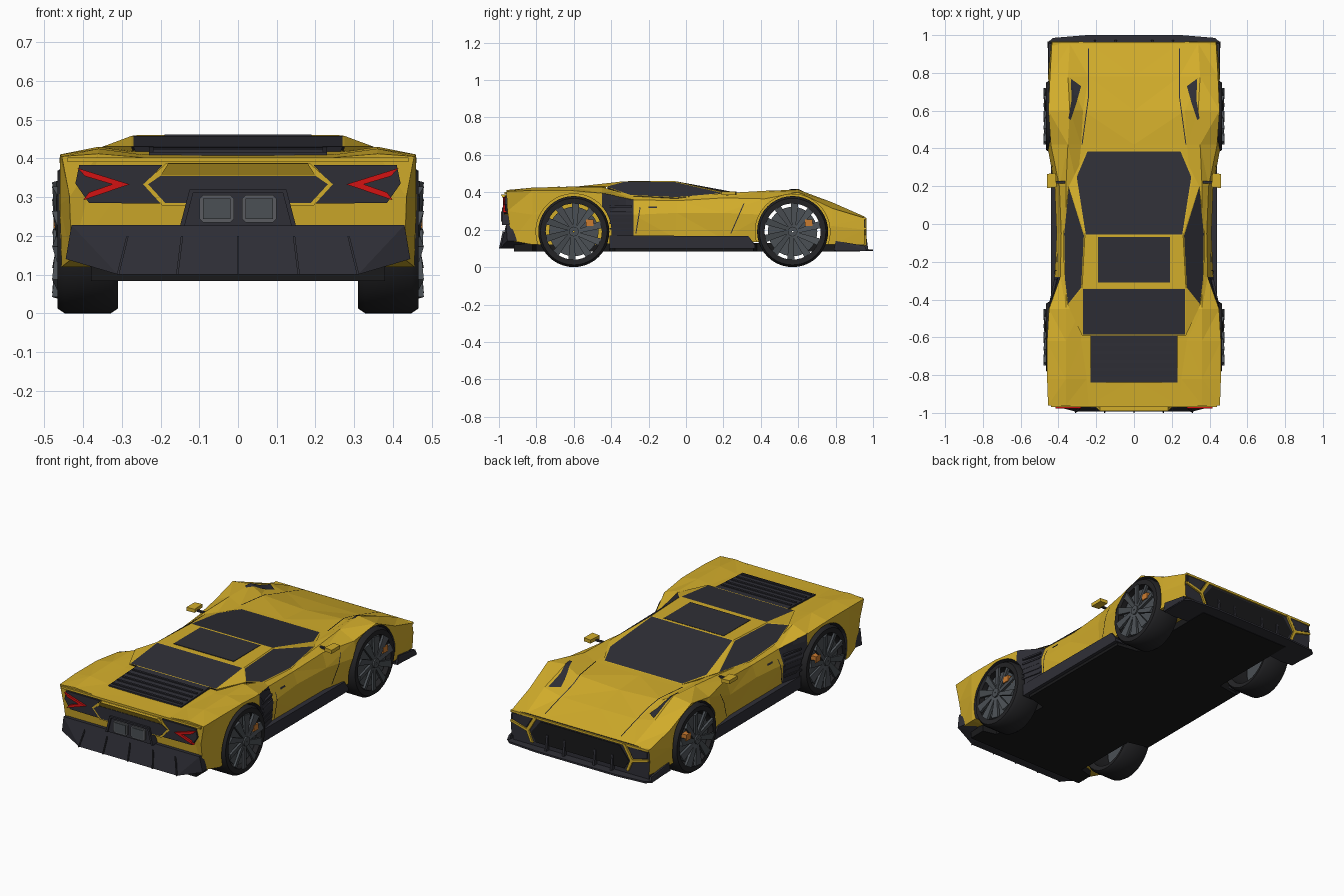
import bpy, bmesh, math
from mathutils import Vector
from mathutils.bvhtree import BVHTree

if "Cube" in bpy.data.objects:
    bpy.data.objects.remove(bpy.data.objects["Cube"])


def material(name, rgb):
    m = bpy.data.materials.new(name)
    m.diffuse_color = (*rgb, 1)
    m.use_nodes = True
    m.node_tree.nodes["Principled BSDF"].inputs["Base Color"].default_value = m.diffuse_color
    return m


YELLOW = material("yellow paint", (0.65, 0.42, 0.024))
DARK = material("dark trim", (0.028, 0.028, 0.037))
BLACK = material("black underside", (0.010, 0.010, 0.011))
TYRE = material("tyre rubber", (0.017, 0.017, 0.019))
RIM = material("rim grey", (0.07, 0.08, 0.09))
STEEL = material("exhaust grey", (0.10, 0.105, 0.115))
RED = material("red light", (0.65, 0.006, 0.006))
ORANGE = material("orange caliper", (0.6, 0.2, 0.03))


def finish(name, bm, mats, mirror=False, recalc=True):
    if recalc:
        bmesh.ops.recalc_face_normals(bm, faces=bm.faces[:])
    if mirror:
        new = bmesh.ops.duplicate(bm, geom=bm.verts[:] + bm.edges[:] + bm.faces[:])["geom"]
        for v in new:
            if isinstance(v, bmesh.types.BMVert):
                v.co.x *= -1
        bmesh.ops.reverse_faces(bm, faces=[f for f in new if isinstance(f, bmesh.types.BMFace)])
    me = bpy.data.meshes.new(name)
    bm.to_mesh(me)
    bm.free()
    for m in mats if isinstance(mats, list) else [mats]:
        me.materials.append(m)
    ob = bpy.data.objects.new(name, me)
    bpy.context.collection.objects.link(ob)
    return ob


def hull(name, pts, mat, mirror=False):
    bm = bmesh.new()
    bmesh.ops.convex_hull(bm, input=[bm.verts.new(p) for p in pts])
    bmesh.ops.delete(bm, geom=[v for v in bm.verts if not v.link_faces], context='VERTS')
    return finish(name, bm, mat, mirror)


def box(name, x0, x1, y0, y1, z0, z1, mat, mirror=False):
    return hull(name, [(x, y, z) for x in (x0, x1) for y in (y0, y1) for z in (z0, z1)], mat, mirror)


def prism(name, pts, axis, lo, hi, mat, mirror=False):
    """Extrude a 2D outline along an axis: 'y' takes (x, z), 'z' takes (x, y), 'x' takes (y, z)."""
    bm = bmesh.new()
    put = {'y': lambda p, d: (p[0], d, p[1]), 'z': lambda p, d: (*p, d), 'x': lambda p, d: (d, *p)}[axis]
    a = [bm.verts.new(put(p, lo)) for p in pts]
    b = [bm.verts.new(put(p, hi)) for p in pts]
    bm.faces.new(a)
    bm.faces.new(b)
    for i in range(len(pts)):
        j = (i + 1) % len(pts)
        bm.faces.new((a[i], a[j], b[j], b[i]))
    return finish(name, bm, mat, mirror)


def both(pts):
    return pts + [(-p[0], *p[1:]) for p in reversed(pts)]


def lathe(bm, prof, cy, n=40, cz=0.19):
    """Revolve a closed (radius, x) profile around the wheel axle."""
    rings = [[bm.verts.new((x, cy + r * math.cos(t), cz + r * math.sin(t))) for r, x in prof]
             for t in (2 * math.pi * i / n for i in range(n))]
    for i in range(n):
        a, b = rings[i], rings[(i + 1) % n]
        for j in range(len(prof)):
            k = (j + 1) % len(prof)
            bm.faces.new((a[j], a[k], b[k], b[j]))


# Body shell: y, centre z, then (x, z) of bonnet edge, crest, shoulder, waist, bottom
stations = [
    (0.955, .27, .24, .27, .34, .27, .435, .262, .44, .20, .435, .12),
    (0.78, .32, .24, .322, .35, .347, .445, .315, .455, .22, .45, .12),
    (0.60, .358, .27, .372, .34, .414, .453, .40, .46, .25, .458, .12),
    (0.42, .372, .28, .374, .35, .408, .44, .365, .46, .28, .44, .13),
    (0.20, .378, .30, .38, .36, .395, .395, .37, .42, .29, .41, .15),
    (-0.05, .37, .28, .37, .36, .37, .385, .355, .41, .29, .41, .15),
    (-0.28, .385, .28, .385, .36, .38, .39, .36, .42, .28, .41, .15),
    (-0.45, .418, .28, .42, .36, .428, .45, .395, .455, .28, .45, .12),
    (-0.62, .415, .28, .418, .36, .43, .46, .41, .465, .28, .46, .12),
    (-0.82, .408, .25, .41, .36, .425, .46, .41, .46, .28, .455, .12),
    (-0.96, .402, .24, .402, .36, .412, .455, .405, .435, .30, .43, .14),
]
bm = bmesh.new()
rings = []
for y, z0, *r in stations:
    half = list(zip(r[0::2], r[1::2]))
    rear = {(.435, .30): .005, (.43, .14): .03} if y < -.9 else {}
    ring = [(0, z0, 0)] + [(x, z, rear.get((x, z), 0)) for x, z in half]
    ring += [(-x, z, d) for x, z, d in reversed(ring[1:])]
    rings.append([bm.verts.new((x, y + d, z)) for x, z, d in ring])
for i in range(len(rings) - 1):
    a, b = rings[i], rings[i + 1]
    for j in range(11):
        k = (j + 1) % 11
        f = bm.faces.new((a[j], a[k], b[k], b[j]))
        # side air intakes ahead of the rear wheels
        f.material_index = 1 if i == 6 and j in (3, 4, 6, 7) else 0
bm.faces.new(rings[0]).material_index = 1
bm.faces.new(rings[-1])
bmesh.ops.triangulate(bm, faces=bm.faces[:])
body = finish("body_shell", bm, [YELLOW, DARK])

# Wheel arches, with an axle opening at the front
for cy, rad, x0, x1 in ((-.6, .202, .305, .6), (-.6, .202, -.6, -.305), (.57, .2, .31, .6),
                        (.57, .2, -.6, -.31), (.57, .15, -.55, .55)):
    bm = bmesh.new()
    ends = [[bm.verts.new((x, cy + rad * math.cos(t), .19 + rad * math.sin(t)))
             for t in (2 * math.pi * (i + .37) / 40 for i in range(40))] for x in (x0, x1)]
    for e in ends:
        bm.faces.new(e)
    for i in range(40):
        j = (i + 1) % 40
        bm.faces.new((ends[0][i], ends[0][j], ends[1][j], ends[1][i])).material_index = 1
    cutter = finish("arch_cutter", bm, [YELLOW, DARK])
    cutter.hide_render = True
    mod = body.modifiers.new("arch", 'BOOLEAN')
    mod.object, mod.operation, mod.solver = cutter, 'DIFFERENCE', 'EXACT'
    bpy.context.view_layer.objects.active = body
    bpy.ops.object.modifier_apply(modifier=mod.name)
    bpy.data.objects.remove(cutter)

bm = bmesh.new()
bm.from_mesh(body.data)
tree = BVHTree.FromBMesh(bm)
bm.free()


def decal(name, pts, side, mat):
    """Drape a thin outline on the body: from above with (x, y), or from the side with (y, z)."""
    bm = bmesh.new()
    bm.faces.new([bm.verts.new((0, *p) if side else (*p, 0)) for p in pts])
    for ax in ((1, 2) if side else (0, 1)):
        no = Vector([float(i == ax) for i in range(3)])
        for s in range(-25, 26):
            bmesh.ops.bisect_plane(bm, geom=bm.verts[:] + bm.edges[:] + bm.faces[:],
                                   plane_co=no * s * .04, plane_no=no)
    d = Vector((1, 0, 0)) if side else Vector((0, 0, 1))
    for v in bm.verts:
        hit = tree.ray_cast(v.co + d, -d)[0]
        v.co = (hit or v.co) + d * .005
    bm.normal_update()
    bmesh.ops.reverse_faces(bm, faces=[f for f in bm.faces if f.normal.dot(d) < 0])
    return finish(name, bm, mat, True, False)


def line(name, p, q, side, w=.005):
    n = Vector((q[1] - p[1], p[0] - q[0])).normalized() * w / 2
    p, q = Vector(p), Vector(q)
    decal(name, [tuple(v) for v in (p - n, p + n, q + n, q - n)], side, DARK)


# Bonnet vents, panel gaps, door handles and upper intake corner
decal("bonnet_vent", [(.335, .77), (.28, .73), (.305, .64), (.335, .55), (.347, .56), (.33, .66)], False, DARK)
line("bonnet_gap_front", (.24, .93), (.24, .68), False)
line("bonnet_gap_rear", (.24, .68), (.275, .42), False)
line("door_gap_front", (.24, .18), (.31, .34), True)
line("door_gap_rear", (-.268, .18), (-.245, .32), True)
line("door_handle", (-.20, .32), (-.155, .32), True, .01)
decal("intake_corner", [(-.46, .398), (-.39, .385), (-.285, .35), (-.285, .33), (-.40, .33), (-.44, .37)], True, DARK)
# Centre bulkhead inside the cabin
box("bulkhead", -.008, .008, -.38, .36, .12, .36, DARK)

# Cabin with windscreen, side glass and rear deck
A, B, C = (.25, .39, .376), (.31, .25, .391), (.26, -.06, .46)
D, E, TR = (.275, -.34, .458), (.275, -.59, .43), (.35, -.43, .43)
G, H, TF = (.37, -.30, .382), (.375, -.05, .37), (.345, .20, .395)
bm = bmesh.new()
mir = lambda p: (-p[0], p[1], p[2])
cabin = [(both([A, B, C]), 1), (both([C, D]), 0), (both([D, E]), 1)]
for pts, m in (([C, D, TR, G, H, TF], 1), ([B, C, TF], 0), ([A, B, TF], 0), ([D, E, TR], 0)):
    cabin += [(pts, m), ([mir(p) for p in pts], m)]
glass = []
for pts, m in cabin:
    f = bm.faces.new([bm.verts.new(p) for p in pts])
    f.normal_update()
    if f.normal.dot(f.calc_center_median() - Vector((0, -.1, .2))) < 0:
        f.normal_flip()
    if m:
        glass.append(f)
bmesh.ops.remove_doubles(bm, verts=bm.verts[:], dist=.0005)
rim_edges = [e for e in bm.edges if e.is_boundary]
bmesh.ops.inset_individual(bm, faces=glass, thickness=.007)
for f in glass:
    f.material_index = 1
skirt = bmesh.ops.extrude_edge_only(bm, edges=rim_edges)["geom"]
for v in skirt:
    if isinstance(v, bmesh.types.BMVert):
        v.co = Vector((v.co.x * .97, v.co.y * .98, v.co.z - .025))
finish("cabin", bm, [YELLOW, DARK])
box("roof_panel", -.19, .19, -.31, -.07, .45, .4615, DARK)
hull("engine_cover", both([(.23, -.585, .429), (.23, -.84, .416), (.23, -.585, .40), (.23, -.84, .40)]), DARK)
for i in range(5):
    y = -.63 - i * .045
    box("engine_louvre", -.22, .22, y - .012, y, .40, .434 + (y + .59) * .05, DARK)

# Side intake slats
for i in range(5):
    z = .20 + i * .03
    hull("intake_slat", [(x, y, z + d) for x, y in ((.41, -.29), (.422, -.29), (.447, -.41), (.42, -.41))
                         for d in (0, .01)], DARK, True)

# Mirrors
hull("mirror", [(x, y, z) for x, y in ((.41, .195), (.46, .19), (.46, .265), (.415, .27)) for z in (.385, .405)],
     YELLOW, True)
box("mirror_stem", .365, .415, .215, .228, .383, .392, DARK, True)

# Sills, floor and front splitter
prism("sill", [(-.41, .10), (-.41, .17), (.335, .165), (.37, .115), (.37, .10)], 'x', .36, .44, DARK, True)
prism("floor", both([(.29, .93), (.29, .38), (.42, .36), (.42, -.38), (.30, -.41), (.30, -.80), (.38, -.82), (.38, -.92)]),
      'z', .083, .13, BLACK)
prism("splitter", both([(.25, 1.0), (.43, .985), (.457, .96), (.447, .80), (.38, .79), (.29, .80)]),
      'z', .085, .095, DARK)
hull("splitter_end", [(.44, .79, .09), (.455, .79, .09), (.445, .80, .14), (.455, .80, .14), (.44, .965, .09),
                      (.457, .965, .09), (.44, .955, .115), (.452, .955, .115)], DARK, True)
box("splitter_riser", -.43, .43, .80, .95, .09, .14, DARK)

# Nose: grille, headlights and yellow struts
prism("grille", both([(.25, .245), (.31, .17), (.28, .12)]), 'y', .95, .958, BLACK)
prism("headlight", [(.30, .255), (.425, .25), (.425, .215), (.34, .19)], 'y', .95, .961, DARK, True)
prism("nose_strut", [(.27, .262), (.29, .262), (.335, .187), (.435, .212), (.437, .20), (.335, .172), (.31, .115),
                     (.295, .115), (.32, .178)], 'y', .945, .965, YELLOW, True)
box("nose_lip", -.435, .435, .94, .963, .254, .266, YELLOW)
for x in (.09, .20):
    hull("grille_fin", [(x + d, y, z) for d in (0, .012) for y, z in ((.95, .092), (.975, .092), (.962, .18), (.95, .18))],
         DARK, True)

# Tail: light clusters, centre panel and exhausts
prism("light_housing", [(.41, .383), (.195, .383), (.24, .333), (.20, .283), (.385, .285), (.42, .335)],
      'y', -.968, -.94, DARK, True)
prism("tail_light", [(.415, .375), (.28, .333), (.40, .292), (.385, .312), (.325, .333), (.395, .354)],
      'y', -.978, -.96, RED, True)
prism("tail_trim", both([(.185, .388), (.245, .333), (.195, .278)]), 'y', -.97, -.94, YELLOW)
prism("tail_panel", both([(.20, .355), (.232, .333), (.188, .285)]), 'y', -.973, -.95, DARK)
hull("tail_brow", both([(.18, -.99, .387), (.20, -.971, .356), (.18, -.95, .387), (.20, -.95, .356)]), YELLOW)
prism("exhaust_housing", both([(.125, .32), (.15, .225)]), 'y', -.976, -.93, DARK)
prism("exhaust_frame", [(.125, .32), (.15, .225), (.138, .225), (.116, .31), (-.116, .31), (-.138, .225),
                        (-.15, .225), (-.125, .32)], 'y', -.984, -.95, DARK)
hull("exhaust", [(x, y, z) for y in (-.985, -.92) for x, z in
     ((.02, .235), (.09, .235), (.1, .245), (.1, .295), (.09, .305), (.02, .305), (.01, .295), (.01, .245))], STEEL, True)
box("exhaust_bore", .02, .09, -.989, -.98, .244, .296, RIM, True)
box("tail_edge", -.44, .44, -.97, -.95, .39, .402, YELLOW)

# Rear diffuser with fins
hull("diffuser", both([(.43, -.962, .228), (.31, -.993, .10), (.445, -.955, .14), (.31, -.85, .10),
                       (.43, -.87, .14), (.43, -.91, .225)]), DARK)
for x in (-.31, -.157, 0, .157, .31):
    hull("diffuser_fin", [(x * s + d, y, z) for s, y, z in ((.92, -.978, .20), (1, -1.0, .10), (1, -.95, .10))
                          for d in (-.003, .003)], DARK)

# Wheels
for label, cy in (("rear", -0.60), ("front", 0.57)):
    bm = bmesh.new()
    lathe(bm, [(.15, .32), (.178, .31), (.19, .328), (.19, .448), (.178, .466), (.15, .464)], cy)
    tyre = finish(label + "_tyre", bm, TYRE, True)
    bpy.ops.object.select_all(action='DESELECT')
    tyre.select_set(True)
    bpy.context.view_layer.objects.active = tyre
    bpy.ops.object.shade_smooth_by_angle(angle=math.radians(35))
    bm = bmesh.new()
    lathe(bm, [(.005, .43), (.132, .43), (.132, .445), (.005, .445)], cy)
    lathe(bm, [(.004, .45), (.026, .45), (.026, .478), (.004, .478)], cy, 16)
    for i in range(10):
        t = 2 * math.pi * i / 10
        c, s = math.cos(t), math.sin(t)
        blade = [(.02, -.01, .47), (.02, .01, .47), (.141, .056, .468), (.15, .018, .48)]
        rows = [[bm.verts.new((x - dx, cy + u * c - v * s, .19 + u * s + v * c)) for u, v, x in blade]
                for dx in (0, .014)]
        bm.faces.new(rows[0])
        bm.faces.new(rows[1])
        for j in range(4):
            k = (j + 1) % 4
            bm.faces.new((rows[0][j], rows[0][k], rows[1][k], rows[1][j]))
    finish(label + "_rim", bm, RIM, True)
    box(label + "_caliper", .43, .476, cy + .065, cy + .105, .22, .255, ORANGE, True)
